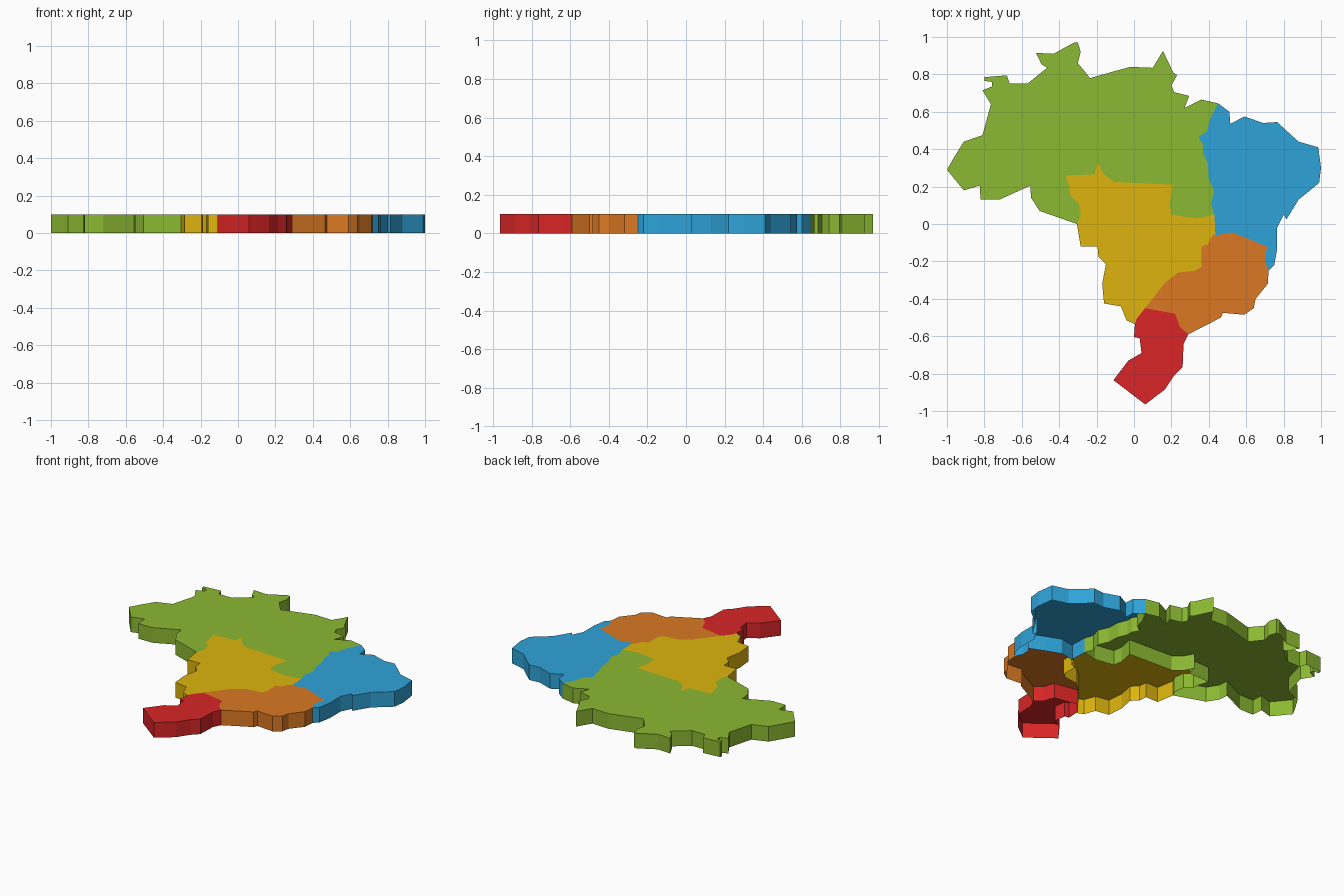
import bpy

HEIGHT = 0.1

# Outline pieces in plan view (x, y), drawn counter-clockwise; borders are shared by two regions
north_rim = [
    (.45, .645), (.36, .665), (.27, .62), (.295, .685), (.215, .705), (.2, .74), (.23, .795),
    (.21, .81), (.155, .925), (.1, .835), (-.02, .84), (-.075, .825), (-.235, .78), (-.3, .86),
    (-.285, .92), (-.3, .97), (-.32, .97), (-.43, .91), (-.525, .915), (-.495, .855),
    (-.465, .835), (-.57, .75), (-.665, .75), (-.68, .795), (-.8, .785), (-.8, .765),
    (-.76, .76), (-.76, .735), (-.81, .715), (-.765, .64), (-.81, .475), (-.91, .44),
    (-.96, .36), (-1, .29), (-.91, .18), (-.825, .205), (-.82, .13), (-.72, .13),
    (-.555, .205), (-.55, .14), (-.505, .07), (-.305, 0)]
west_rim = [
    (-.305, 0), (-.285, -.12), (-.195, -.12), (-.19, -.175), (-.15, -.215), (-.17, -.32),
    (-.16, -.425), (-.07, -.44), (-.04, -.515), (.005, -.535)]
south_rim = [
    (.005, -.535), (0, -.605), (.03, -.61), (.04, -.69), (-.03, -.73), (-.11, -.835),
    (.06, -.965), (.165, -.885), (.215, -.81), (.26, -.765), (.265, -.64), (.29, -.59)]
southeast_rim = [
    (.29, -.59), (.465, -.5), (.475, -.475), (.59, -.485), (.64, -.45), (.65, -.4),
    (.715, -.32), (.72, -.25)]
east_rim = [
    (.72, -.25), (.75, -.22), (.765, -.135), (.765, -.02), (.8, .05), (.815, .025), (.88, .13),
    (.99, .22), (1, .3), (.985, .41), (.88, .44), (.765, .545), (.69, .54), (.59, .575),
    (.515, .535), (.51, .6), (.45, .645)]
north_centre = [
    (-.305, 0), (-.285, .04), (-.295, .11), (-.34, .15), (-.345, .2), (-.365, .26),
    (-.21, .265), (-.195, .33), (-.16, .265), (-.105, .225), (.21, .21), (.19, .11),
    (.2, .05), (.33, .03), (.43, .05)]
north_east = [
    (.43, .05), (.41, .11), (.43, .175), (.4, .24), (.395, .32), (.37, .38), (.37, .42),
    (.345, .465), (.39, .495), (.41, .57), (.45, .645)]
centre_east = [(.415, -.065), (.435, -.055), (.43, .05)]
centre_southeast = [
    (.06, -.45), (.075, -.43), (.165, -.315), (.235, -.26), (.325, -.25), (.36, -.23),
    (.36, -.12), (.395, -.11), (.415, -.065)]
centre_south = [(.005, -.535), (.015, -.505), (.06, -.45)]
south_southeast = [(.29, -.59), (.245, -.55), (.22, -.48), (.06, -.45)]
southeast_east = [
    (.72, -.25), (.7, -.2), (.7, -.15), (.72, -.125), (.615, -.08), (.525, -.045),
    (.415, -.065)]


def material(name, rgb):
    """Flat colour from sRGB bytes, stored as linear values."""
    mat = bpy.data.materials.new(name)
    lin = [((c / 255 + .055) / 1.055) ** 2.4 if c > 10 else c / 3295 for c in rgb]
    mat.diffuse_color = (*lin, 1)
    return mat


def join(*pieces):
    """Chain outline pieces end to end into one closed loop."""
    return [p for piece in pieces for p in piece[:-1]]


built_walls = set()


def region(name, loop, mat):
    """Thin cap with skirt walls, open underneath; a shared border gets one wall only."""
    n = len(loop)
    verts = [(x, y, z) for z in (0, HEIGHT) for x, y in loop]
    faces = [tuple(range(n, 2 * n))]
    for i in range(n):
        j = (i + 1) % n
        key = frozenset((loop[i], loop[j]))
        if key not in built_walls:
            built_walls.add(key)
            faces.append((i, j, n + j, n + i))
    mesh = bpy.data.meshes.new(name)
    mesh.from_pydata(verts, [], faces)
    mesh.validate()
    mesh.materials.append(mat)
    obj = bpy.data.objects.new(name, mesh)
    bpy.context.collection.objects.link(obj)


def rev(piece):
    return piece[::-1]


# Five map regions, in order of which one owns the shared walls
region("north_region", join(north_rim, north_centre, north_east),
       material("leaf green", (139, 184, 50)))
region("east_region", join(east_rim, rev(north_east), rev(centre_east), rev(southeast_east)),
       material("sky blue", (47, 164, 217)))
region("south_region", join(south_rim, south_southeast, rev(centre_south)),
       material("red", (217, 37, 38)))
region("centre_region", join(west_rim, centre_south, centre_southeast, centre_east,
                             rev(north_centre)),
       material("golden yellow", (221, 180, 14)))
region("southeast_region", join(southeast_rim, southeast_east, rev(centre_southeast),
                                rev(south_southeast)),
       material("orange", (219, 121, 35)))
